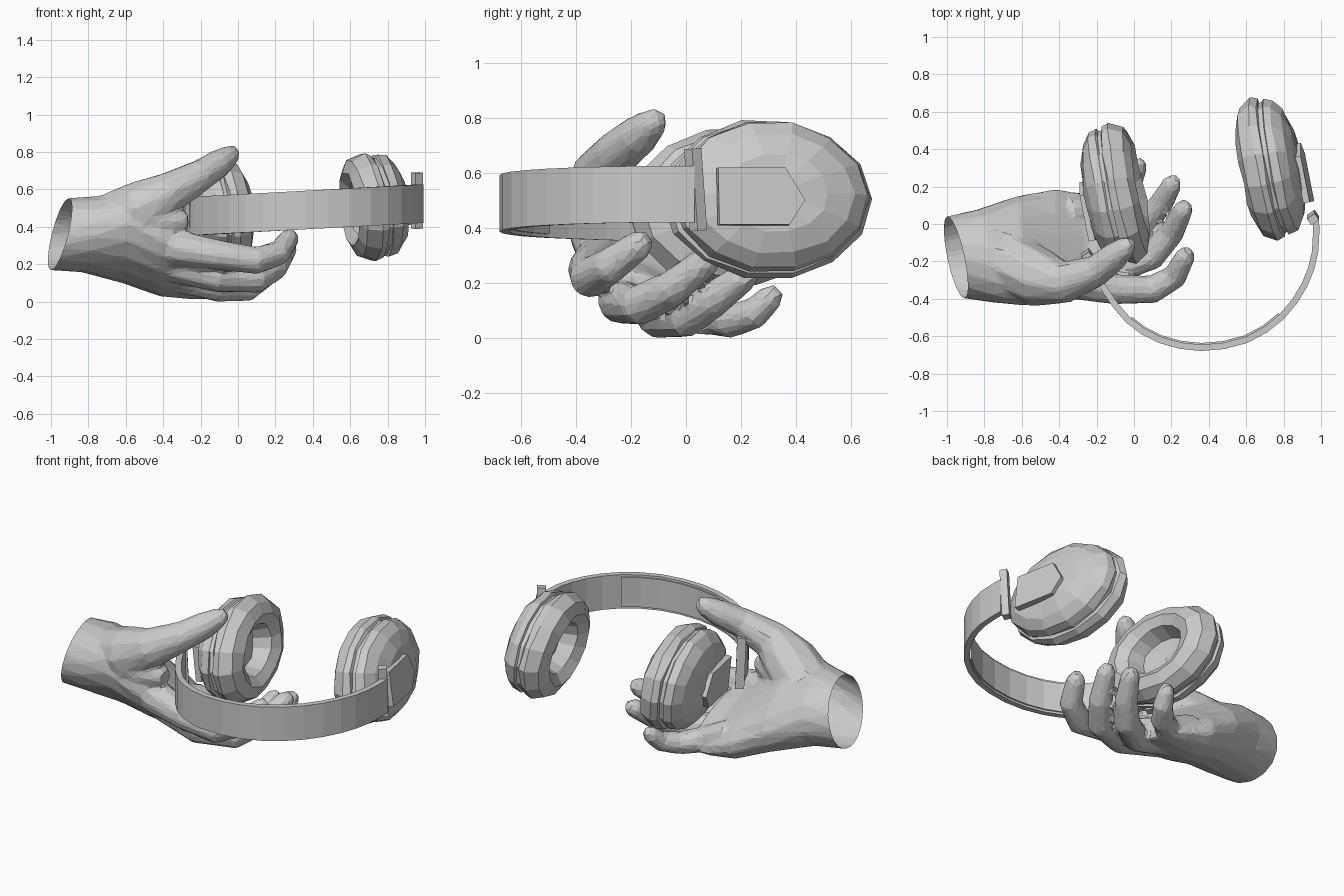
import bpy, bmesh, math, random
from mathutils import Vector, Matrix

random.seed(4)
if "Cube" in bpy.data.objects:
    bpy.data.objects.remove(bpy.data.objects["Cube"], do_unlink=True)

grey = bpy.data.materials.new("light_grey")
grey.use_nodes = True
grey.diffuse_color = (0.6, 0.6, 0.6, 1)
grey.node_tree.nodes["Principled BSDF"].inputs["Base Color"].default_value = (0.6, 0.6, 0.6, 1)


def finish(name, bm):
    bmesh.ops.recalc_face_normals(bm, faces=bm.faces[:])
    mesh = bpy.data.meshes.new(name)
    bm.to_mesh(mesh)
    bm.free()
    mesh.materials.append(grey)
    obj = bpy.data.objects.new(name, mesh)
    bpy.context.collection.objects.link(obj)
    return obj


def loft(bm, rings):
    """Skin a row of equal point rings and cap both ends."""
    rows = [[bm.verts.new(p) for p in ring] for ring in rings]
    n = len(rows[0])
    for a, b in zip(rows, rows[1:]):
        for i in range(n):
            j = (i + 1) % n
            bm.faces.new((a[i], a[j], b[j], b[i]))
    bm.faces.new(rows[0][::-1])
    bm.faces.new(rows[-1])


def angles(n):
    return [2 * math.pi * i / n for i in range(n)]


def limb(bm, path):
    """Round tapered limb through (x, y, z, radius) points with a domed tip."""
    pts = [Vector(p[:3]) for p in path]
    radii = [p[3] for p in path]
    tip = (pts[-1] - pts[-2]).normalized()
    pts.append(pts[-1] + tip * radii[-1] * 0.8)
    radii.append(radii[-1] * 0.55)
    rings = []
    for i, (p, r) in enumerate(zip(pts, radii)):
        d = (pts[min(i + 1, len(pts) - 1)] - pts[max(i - 1, 0)]).normalized()
        side = d.cross(Vector((0, 0, 1))).normalized()
        up = side.cross(d)
        rings.append([p + (side * math.cos(t) + up * math.sin(t)) * r for t in angles(10)])
    loft(bm, rings)


# Hand: palm and wrist sections (x, y, z, half width, half thickness, tilt, end slant, hollow)
bm = bmesh.new()
palm = [
    (-1.00, -0.18, 0.36, 0.21, 0.19, 0, 1, 0),
    (-0.80, -0.17, 0.36, 0.255, 0.20, 15, 0.6, 0),
    (-0.60, -0.14, 0.34, 0.32, 0.21, 30, 0.2, 0.05),
    (-0.42, -0.11, 0.25, 0.33, 0.18, 28, 0, 0.07),
    (-0.25, -0.10, 0.17, 0.29, 0.11, 25, 0, 0.04),
    (-0.12, -0.08, 0.13, 0.24, 0.07, 25, 0, 0),
]
rings = []
for x, y, z, a, b, tilt, slant, hollow in palm:
    c, s = math.cos(math.radians(tilt)), math.sin(math.radians(tilt))
    ring = []
    for t in angles(16):
        u, v = a * math.cos(t), b * math.sin(t) - hollow * max(0, math.sin(t)) ** 2
        dy, dz = u * c + v * s, v * c - u * s
        ring.append((x + slant * (0.24 * dz - 0.2 * dy), y + dy, z + dz))
    rings.append(ring)
loft(bm, rings)

# Thumb and its web, then index to little finger
limb(bm, [(-0.7, -0.2, 0.4, 0.17), (-0.5, -0.29, 0.5, 0.158), (-0.36, -0.31, 0.588, 0.112),
          (-0.2, -0.25, 0.675, 0.085), (-0.1, -0.17, 0.74, 0.076), (-0.04, -0.12, 0.785, 0.056)])
limb(bm, [(-0.6, -0.25, 0.42, 0.15), (-0.42, -0.3, 0.43, 0.12), (-0.33, -0.31, 0.43, 0.08)])
limb(bm, [(-0.35, -0.3, 0.29, 0.1), (-0.1, -0.35, 0.25, 0.082), (0.1, -0.35, 0.22, 0.076),
          (0.22, -0.28, 0.26, 0.067), (0.275, -0.17, 0.34, 0.055)])
limb(bm, [(-0.35, -0.2, 0.2, 0.1), (-0.1, -0.24, 0.13, 0.082), (0.1, -0.17, 0.12, 0.075),
          (0.2, -0.05, 0.18, 0.067), (0.265, 0.08, 0.285, 0.055)])
limb(bm, [(-0.35, -0.08, 0.14, 0.09), (-0.1, -0.1, 0.075, 0.079), (0.05, 0, 0.073, 0.074),
          (0.14, 0.1, 0.14, 0.066), (0.205, 0.215, 0.225, 0.054)])
limb(bm, [(-0.35, 0.06, 0.15, 0.09), (-0.18, 0.08, 0.085, 0.073), (-0.07, 0.16, 0.062, 0.065),
          (0, 0.25, 0.09, 0.058), (0.025, 0.31, 0.15, 0.048)])
hand = finish("hand", bm)

# Fuse the limbs into one skin, then facet it
fuse = hand.modifiers.new("fuse", "REMESH")
fuse.mode = "VOXEL"
fuse.voxel_size = 0.016
relax = hand.modifiers.new("relax", "SMOOTH")
relax.factor = 0.5
relax.iterations = 3
facet = hand.modifiers.new("facet", "DECIMATE")
facet.ratio = 0.09
skin = bpy.data.meshes.new_from_object(hand.evaluated_get(bpy.context.evaluated_depsgraph_get()))
hand.modifiers.clear()
hand.data = skin

# Cut the wrist open
bm = bmesh.new()
bm.from_mesh(skin)
bmesh.ops.bisect_plane(bm, geom=bm.verts[:] + bm.edges[:] + bm.faces[:],
                       plane_co=(-0.952, -0.18, 0.36), plane_no=(-1, -0.2, 0.24),
                       clear_outer=True)
bm.to_mesh(skin)
bm.free()


# Ear cups: cushion with a recess, seam groove, domed shell (radius share, depth)
PROFILE = [(0.05, 0.0), (0.4, -0.01), (0.49, -0.1), (0.68, -0.135), (0.9, -0.105),
           (1.0, -0.035), (0.96, 0.005), (0.91, 0.01), (0.91, 0.03), (0.95, 0.035),
           (0.92, 0.08), (0.76, 0.125), (0.5, 0.155), (0.05, 0.165)]
PLATE = [(-0.22, 0.09), (0.03, 0.09), (0.1, -0.03), (0.04, -0.12), (-0.22, -0.12)]


def ear_cup(side, centre, out):
    out = Vector(out).normalized()
    back = Vector((-0.19, 0.98, 0))
    back = (back - out * back.dot(out)).normalized()
    up = out.cross(back)
    if up.z < 0:
        up = -up

    def place(u, y, z):
        return Vector(centre) + out * u + back * y + up * z

    bm = bmesh.new()
    rings = []
    for share, depth in PROFILE:
        ring = []
        for t in angles(14):
            r = share * random.uniform(0.98, 1.015)
            ring.append(place(depth + random.uniform(-0.006, 0.006),
                              0.387 * r * math.cos(t), 0.293 * r * math.sin(t)))
        rings.append(ring)
    loft(bm, rings)
    finish(side + "_ear_cup", bm)

    bm = bmesh.new()
    loft(bm, [[place(u, y, z) for y, z in PLATE] for u in (0.15, 0.185)])
    finish(side + "_hinge_plate", bm)


ear_cup("left", (0.727, 0.3, 0.51), (0.97, 0.19, 0.12))
ear_cup("right", (-0.095, 0.16, 0.47), (-0.97, -0.19, -0.1))

# Headband: flat strip swept along a rounded arch, with a liner inside its middle
CORNERS = [Vector(p) for p in (
    (0.973, 0.03), (0.968, -0.15), (0.912, -0.325), (0.79, -0.495), (0.6, -0.62), (0.36, -0.662),
    (0.14, -0.62), (-0.03, -0.515), (-0.15, -0.36), (-0.215, -0.25), (-0.25, -0.17))]
ARCH = []
for i, p in enumerate(CORNERS[:-1]):
    q = CORNERS[i + 1]
    before, after = CORNERS[max(i - 1, 0)], CORNERS[min(i + 2, len(CORNERS) - 1)]
    ARCH += [p, (p + q) * 0.5625 - (before + after) * 0.0625]
ARCH.append(CORNERS[-1])


def strip(name, first, last, inner, outer, half):
    rings = []
    for i in range(first, last):
        p = ARCH[i]
        d = ARCH[min(i + 1, len(ARCH) - 1)] - ARCH[max(i - 1, 0)]
        inward = Vector((d.y, -d.x)).normalized()
        z = 0.47 + 0.055 * p.x
        a, b = p + inward * inner, p - inward * outer
        rings.append([(a.x, a.y, z - half), (b.x, b.y, z - half),
                      (b.x, b.y, z + half), (a.x, a.y, z + half)])
    bm = bmesh.new()
    loft(bm, rings)
    finish(name, bm)


strip("headband", 0, len(ARCH), 0.017, 0.017, 0.103)
strip("headband_liner", 6, 15, 0.026, -0.01, 0.09)

# Upright slider bars at both band ends
for side, spot in (("left", (0.957, 0.035, 0.54)), ("right", (-0.25, -0.17, 0.475))):
    bm = bmesh.new()
    bmesh.ops.create_cube(bm, size=1, matrix=Matrix.Translation(spot)
                          @ Matrix.Rotation(math.radians(4), 4, "X")
                          @ Matrix.Rotation(math.radians(35), 4, "Z")
                          @ Matrix.Diagonal((0.05, 0.042, 0.3, 1)))
    finish(side + "_slider_bar", bm)
